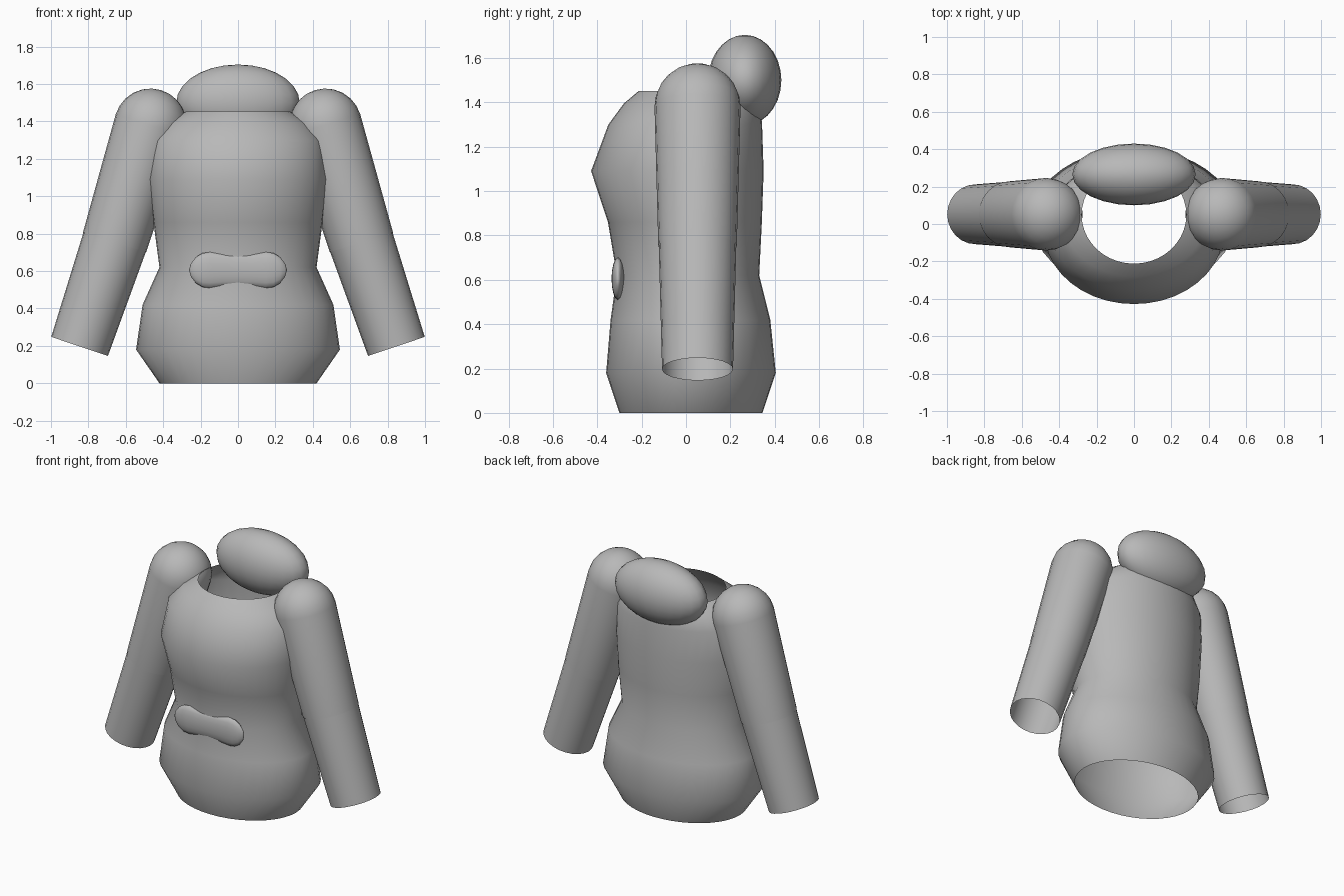
import bpy, bmesh, math
from mathutils import Vector, Matrix

if "Cube" in bpy.data.objects:
    bpy.data.objects.remove(bpy.data.objects["Cube"])

cloth = bpy.data.materials.new("grey_cloth")
cloth.diffuse_color = (0.48, 0.48, 0.48, 1)
cloth.use_nodes = True
cloth.node_tree.nodes["Principled BSDF"].inputs["Base Color"].default_value = cloth.diffuse_color


def finish(name, bm, angle=60):
    bmesh.ops.remove_doubles(bm, verts=bm.verts, dist=1e-5)
    bmesh.ops.recalc_face_normals(bm, faces=bm.faces)
    mesh = bpy.data.meshes.new(name)
    bm.to_mesh(mesh)
    bm.free()
    mesh.materials.append(cloth)
    ob = bpy.data.objects.new(name, mesh)
    bpy.context.collection.objects.link(ob)
    bpy.ops.object.select_all(action='DESELECT')
    ob.select_set(True)
    bpy.context.view_layer.objects.active = ob
    bpy.ops.object.shade_smooth_by_angle(angle=math.radians(angle))
    return ob


def loft(name, rings, segs=32, matrix=None):
    """Open tube from elliptical rings (height, radius_x, y_min, y_max)."""
    bm = bmesh.new()
    loops = []
    for z, rx, y0, y1 in rings:
        cy, ry = (y0 + y1) / 2, (y1 - y0) / 2
        loops.append([bm.verts.new((rx * math.cos(a), cy + ry * math.sin(a), z))
                      for a in (2 * math.pi * i / segs for i in range(segs))])
    for a, b in zip(loops, loops[1:]):
        for i in range(segs):
            j = (i + 1) % segs
            bm.faces.new((a[i], a[j], b[j], b[i]))
    if matrix:
        bm.transform(matrix)
    return finish(name, bm)


def tube(name, start, end, profile, segs=24):
    """Round tube along start -> end, profile of (distance, radius)."""
    start, end = Vector(start), Vector(end)
    turn = (end - start).to_track_quat('Z', 'Y').to_matrix().to_4x4()
    return loft(name, [(d, r, -r, r) for d, r in profile], segs,
                Matrix.Translation(start) @ turn)


# Jacket body, open at hem and neck
loft("jacket_body", [
    (0.00, 0.42, -0.30, 0.345),
    (0.18, 0.545, -0.36, 0.405),
    (0.42, 0.51, -0.34, 0.38),
    (0.62, 0.42, -0.312, 0.33),
    (0.86, 0.452, -0.352, 0.342),
    (1.09, 0.48, -0.428, 0.35),
    (1.30, 0.46, -0.35, 0.343),
    (1.395, 0.38, -0.28, 0.335),
    (1.452, 0.28, -0.212, 0.31)], 40)

# Folded hood resting behind the neck
bm = bmesh.new()
bmesh.ops.create_uvsphere(bm, u_segments=24, v_segments=14, radius=1)
bm.transform(Matrix.Translation((0, 0.265, 1.50)) @ Matrix.Diagonal((0.33, 0.165, 0.204, 1)))
finish("hood", bm)

# Sleeves: rounded shoulder with upper sleeve, then forearm with open cuff
for s, side in ((-1, "left"), (1, "right")):
    shoulder = Vector((s * 0.468, 0.052, 1.382))
    elbow = Vector((s * 0.66, 0.052, 0.753))
    cuff = Vector((s * 0.847, 0.052, 0.197))
    length, R = (elbow - shoulder).length, 0.194
    cap = [(-R * math.cos(a), max(R * math.sin(a), 1e-6))
           for a in (math.pi / 2 * i / 6 for i in range(7))]
    tube(side + "_upper_sleeve", shoulder, elbow, cap + [(length, 0.177)])
    tube(side + "_lower_sleeve", elbow, cuff, [(-0.01, 0.175), ((cuff - elbow).length, 0.16)])

# Flattened pouch on the front of the waist
half = [(0.262, 1e-6), (0.252, 0.035), (0.225, 0.07), (0.19, 0.091),
        (0.15, 0.096), (0.08, 0.089)]
outline = [(-x, r) for x, r in half] + [(0, 0.087)] + [(x, r) for x, r in half[::-1]]
loft("front_pouch", [(x, r, -0.3 * r, 0.3 * r) for x, r in outline], 16,
     Matrix.Translation((0, -0.307, 0.605)) @ Matrix.Rotation(math.pi / 2, 4, 'Y'))
